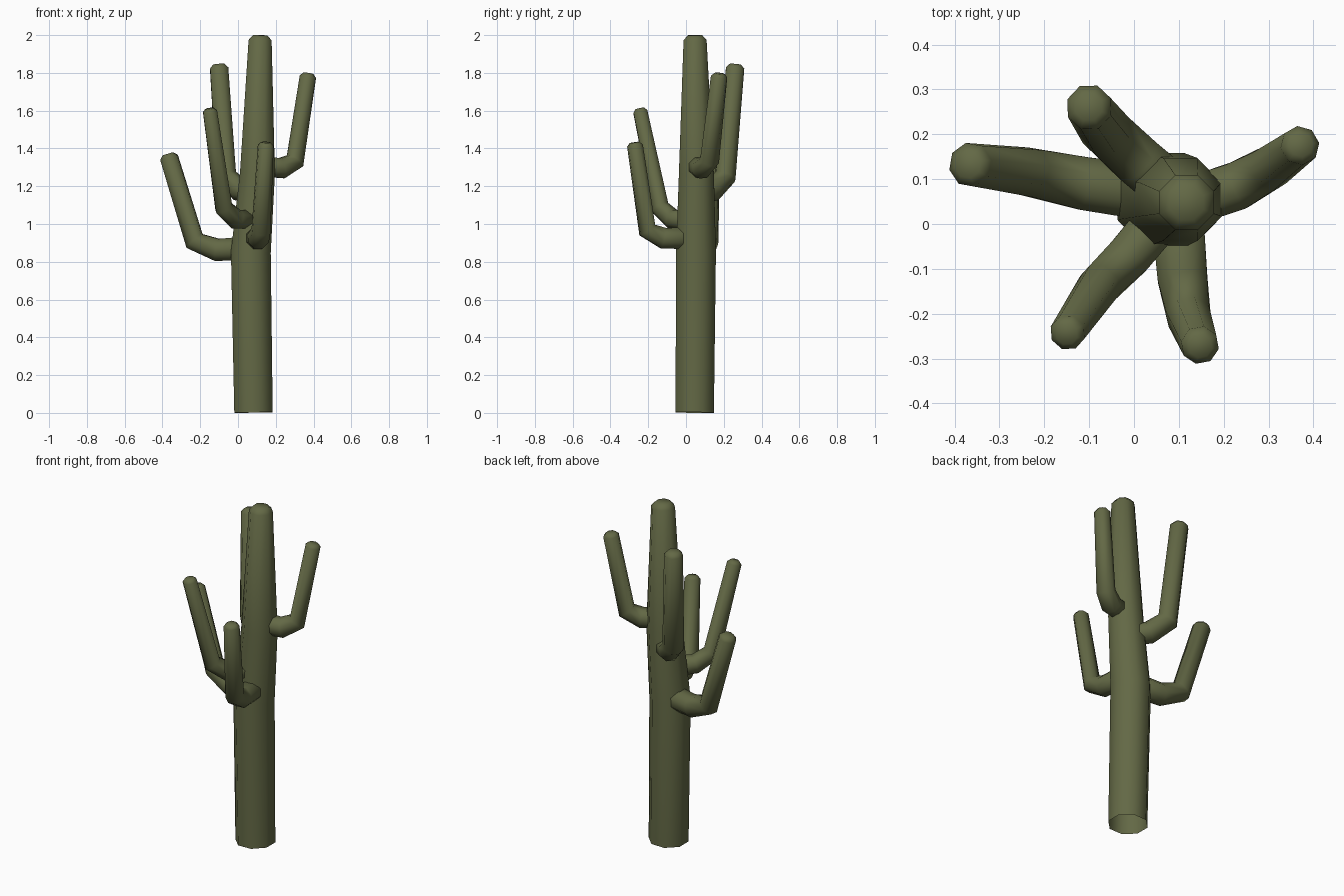
import bpy, bmesh, math
from mathutils import Vector

if "Cube" in bpy.data.objects:
    bpy.data.objects.remove(bpy.data.objects["Cube"])

green = bpy.data.materials.new("cactus_green")
green.diffuse_color = (0.125, 0.14, 0.06, 1)
green.use_nodes = True
green.node_tree.nodes["Principled BSDF"].inputs["Base Color"].default_value = green.diffuse_color
SIDES = 8


def limb(name, path, round_start):
    """Tapered eight-sided tube along (x, y, z, radius) points with a domed tip."""
    pts = [Vector(p[:3]) for p in path]
    radii = [p[3] for p in path]
    n = len(pts)
    rings = []
    side = Vector((1, 0, 0)) if not round_start else Vector((0, 0, 1))
    for i, p in enumerate(pts):
        a = (p - pts[i - 1]).normalized() if i > 0 else Vector()
        b = (pts[i + 1] - p).normalized() if i < n - 1 else Vector()
        t = (a + b).normalized()
        side = (side - t * side.dot(t)).normalized()
        rings.append((p, t, side.copy(), radii[i]))
    # Dome at the tip, and a matching one where an arm enters the trunk
    p, t, s, r = rings[-1]
    rings.append((p + t * r * 0.4, t, s, r * 0.62))
    if round_start:
        p, t, s, r = rings[0]
        rings.insert(0, (p - t * r * 0.4, t, s, r * 0.62))

    bm = bmesh.new()
    loops = []
    for p, t, s, r in rings:
        u = t.cross(s)
        loops.append([bm.verts.new(p + r * (s * math.cos(k) + u * math.sin(k)))
                      for k in (2 * math.pi * (j + 0.5) / SIDES for j in range(SIDES))])
    for lo, hi in zip(loops, loops[1:]):
        for j in range(SIDES):
            k = (j + 1) % SIDES
            bm.faces.new((lo[j], lo[k], hi[k], hi[j]))
    bm.faces.new(loops[-1])
    if round_start:
        bm.faces.new(loops[0][::-1])
    mesh = bpy.data.meshes.new(name)
    bm.to_mesh(mesh)
    bm.free()
    mesh.materials.append(green)
    obj = bpy.data.objects.new(name, mesh)
    bpy.context.collection.objects.link(obj)
    bpy.context.view_layer.objects.active = obj
    obj.select_set(True)
    bpy.ops.object.shade_smooth_by_angle(angle=math.radians(50))
    obj.select_set(False)


# Trunk, open at the bottom
limb("trunk", [(0.082, 0.046, 0.002, 0.110), (0.068, 0.053, 0.85, 0.114),
               (0.103, 0.055, 1.27, 0.100), (0.117, 0.048, 1.973, 0.066)], False)

# Upturned arms
limb("left_arm", [(0.03, 0.07, 0.87, 0.067), (-0.11, 0.09, 0.863, 0.064),
                  (-0.23, 0.115, 0.91, 0.058), (-0.365, 0.132, 1.352, 0.050)], True)
limb("back_arm", [(0.07, 0.09, 1.17, 0.062), (0.01, 0.14, 1.18, 0.062),
                  (-0.062, 0.208, 1.25, 0.060), (-0.10, 0.260, 1.825, 0.052)], True)
limb("right_arm", [(0.14, 0.055, 1.305, 0.058), (0.23, 0.085, 1.295, 0.058),
                   (0.302, 0.125, 1.335, 0.052), (0.370, 0.175, 1.78, 0.044)], True)
limb("front_left_arm", [(0.04, -0.01, 1.025, 0.055), (-0.01, -0.07, 1.025, 0.054),
                        (-0.075, -0.135, 1.085, 0.050), (-0.148, -0.242, 1.595, 0.040)], True)
limb("front_arm", [(0.10, -0.02, 0.925, 0.062), (0.108, -0.12, 0.925, 0.060),
                   (0.122, -0.205, 0.968, 0.052), (0.147, -0.270, 1.415, 0.043)], True)
